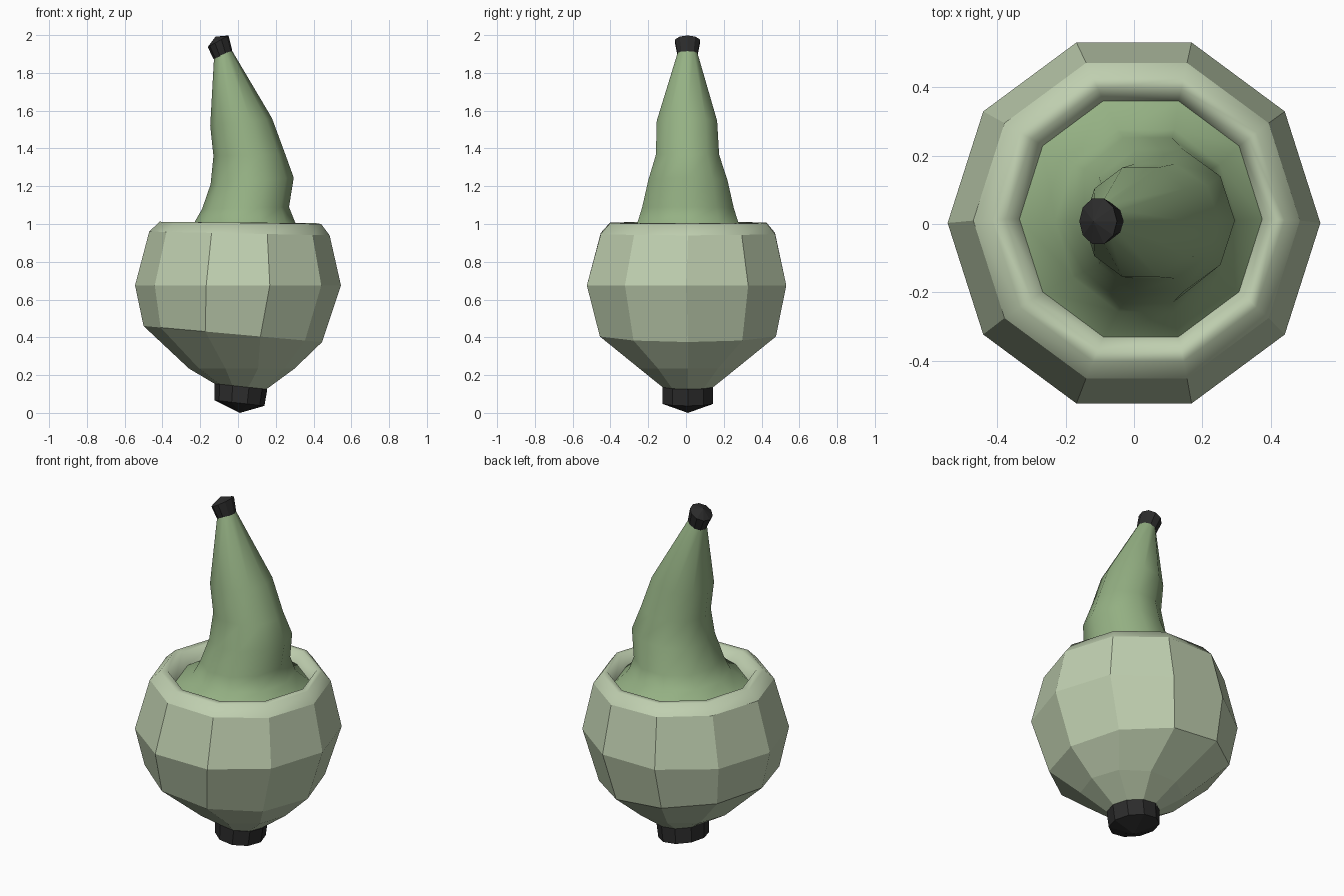
import bpy, bmesh, math

SIDES = 10


def material(name, rgb):
    m = bpy.data.materials.new(name)
    m.diffuse_color = (*rgb, 1)
    return m


def loft(name, rings, mat, start=None, end=None, smooth=None):
    """Skin tilted decagon rings, each given as left x, left z, right x, right z, y radius, y centre."""
    bm = bmesh.new()
    loops = []
    for xl, zl, xr, zr, ry, cy in rings:
        loop = []
        for i in range(SIDES):
            a = math.tau * i / SIDES
            c = math.cos(a)
            loop.append(bm.verts.new(((xl + xr) / 2 + c * (xr - xl) / 2,
                                      cy + ry * math.sin(a),
                                      (zl + zr) / 2 + c * (zr - zl) / 2)))
        loops.append(loop)
    for lo, hi in zip(loops, loops[1:]):
        for i in range(SIDES):
            j = (i + 1) % SIDES
            bm.faces.new((lo[i], lo[j], hi[j], hi[i]))
    # Pointed end caps
    for tip, loop in ((start, loops[0]), (end, loops[-1])):
        if tip:
            v = bm.verts.new(tip)
            for i in range(SIDES):
                bm.faces.new((loop[i], loop[(i + 1) % SIDES], v))
    if start or end:
        bmesh.ops.recalc_face_normals(bm, faces=bm.faces)
    me = bpy.data.meshes.new(name)
    bm.to_mesh(me)
    bm.free()
    ob = bpy.data.objects.new(name, me)
    bpy.context.collection.objects.link(ob)
    me.materials.append(mat)
    if smooth:
        bpy.ops.object.select_all(action='DESELECT')
        ob.select_set(True)
        bpy.context.view_layer.objects.active = ob
        bpy.ops.object.shade_smooth_by_angle(angle=math.radians(smooth))
    return ob


pale = material("pale_green", (0.52, 0.62, 0.43))
green = material("leaf_green", (0.30, 0.44, 0.23))
dark = material("dark", (0.025, 0.025, 0.025))

# Faceted bulb, slightly tilted towards the bottom
loft("bulb", [
    (-0.125, 0.155, 0.15, 0.125, 0.14, 0.01),
    (-0.26, 0.235, 0.30, 0.235, 0.27, 0.01),
    (-0.50, 0.46, 0.445, 0.375, 0.49, 0.01),
    (-0.545, 0.675, 0.545, 0.675, 0.555, 0.003),
    (-0.47, 0.96, 0.485, 0.94, 0.485, 0.01),
], pale)

# Rounded lip on top of the bulb
loft("rim", [
    (-0.47, 0.96, 0.485, 0.94, 0.485, 0.01),
    (-0.415, 1.012, 0.44, 1.0, 0.435, 0.012),
    (-0.375, 1.01, 0.41, 1.005, 0.40, 0.014),
    (-0.335, 0.945, 0.375, 0.94, 0.363, 0.015),
], pale, smooth=75)

# Smooth bent stem flaring out inside the lip
loft("stem", [
    (-0.335, 0.945, 0.375, 0.94, 0.363, 0.015),
    (-0.23, 1.01, 0.302, 1.01, 0.28, 0.01),
    (-0.19, 1.08, 0.27, 1.09, 0.255, 0.01),
    (-0.145, 1.21, 0.295, 1.245, 0.22, 0.01),
    (-0.13, 1.36, 0.25, 1.37, 0.176, 0.008),
    (-0.147, 1.52, 0.18, 1.56, 0.168, 0.005),
    (-0.127, 1.88, -0.033, 1.92, 0.055, 0.008),
], green, smooth=75)

# Dark tip on the stem
loft("stem_tip", [
    (-0.13, 1.873, -0.03, 1.915, 0.055, 0.008),
    (-0.16, 1.937, -0.05, 1.998, 0.07, 0.008),
], dark, start=(-0.08, 1.90, 0.008)[0:1] + (0.008, 1.90), end=(-0.119, 0.008, 1.992))

# Dark foot under the bulb
loft("foot", [
    (-0.125, 0.155, 0.155, 0.125, 0.14, 0.01),
    (-0.125, 0.067, 0.14, 0.037, 0.14, 0.01),
], dark, start=(0.01, 0.01, 0.14), end=(0.01, 0.01, 0.0))
